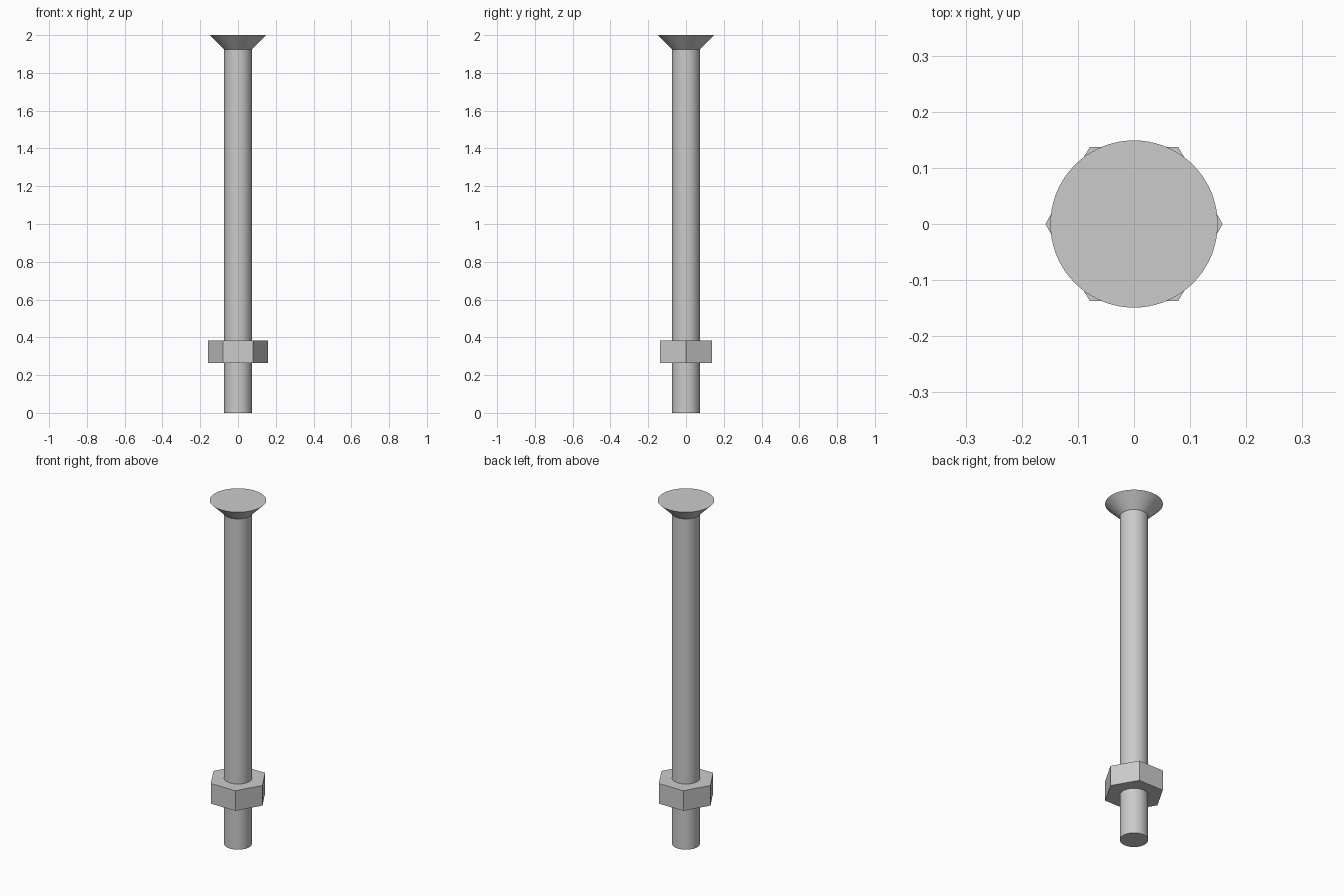
import bpy
import bmesh
import math

cube = bpy.data.objects.get("Cube")
if cube:
    bpy.data.objects.remove(cube, do_unlink=True)

SEGMENTS = 72
SHAFT_R = 0.0735
HEAD_R = 0.149
NUT_R = 0.158

# Plain steel
steel = bpy.data.materials.new("grey steel")
steel.use_nodes = True
colour = (0.6, 0.6, 0.6, 1.0)
steel.diffuse_color = colour
steel.node_tree.nodes["Principled BSDF"].inputs["Base Color"].default_value = colour


def circle(angle, radius):
    return radius


def hexagon(angle, radius):
    """Distance to a hexagon's edge, with corners on the x axis."""
    sector = math.pi / 3
    return radius * math.cos(sector / 2) / math.cos(angle % sector - sector / 2)


def loft(name, rings, closed=False):
    """Join rings of (shape, radius, z); closed wraps last to first, otherwise cap."""
    bm = bmesh.new()
    loops = []
    for shape, radius, z in rings:
        loop = []
        for i in range(SEGMENTS):
            a = math.tau * i / SEGMENTS
            r = shape(a, radius)
            loop.append(bm.verts.new((r * math.cos(a), r * math.sin(a), z)))
        loops.append(loop)
    pairs = list(zip(loops, loops[1:]))
    if closed:
        pairs.append((loops[-1], loops[0]))
    else:
        bm.faces.new(loops[0])
        bm.faces.new(loops[-1])
    for low, high in pairs:
        for i in range(SEGMENTS):
            j = (i + 1) % SEGMENTS
            bm.faces.new((low[i], low[j], high[j], high[i]))
    bmesh.ops.recalc_face_normals(bm, faces=bm.faces)
    mesh = bpy.data.meshes.new(name)
    bm.to_mesh(mesh)
    bm.free()
    mesh.materials.append(steel)
    obj = bpy.data.objects.new(name, mesh)
    bpy.context.collection.objects.link(obj)
    bpy.ops.object.select_all(action="DESELECT")
    obj.select_set(True)
    bpy.context.view_layer.objects.active = obj
    bpy.ops.object.shade_smooth_by_angle(angle=math.radians(25))
    return obj


# Shaft flaring into a flat countersunk head
loft("countersunk_bolt", [
    (circle, SHAFT_R, 0.0),
    (circle, SHAFT_R, 1.925),
    (circle, HEAD_R, 2.0),
])

# Hexagonal nut with a round bore, near the foot of the shaft
loft("hex_nut", [
    (circle, SHAFT_R, 0.265),
    (hexagon, NUT_R, 0.265),
    (hexagon, NUT_R, 0.382),
    (circle, SHAFT_R, 0.382),
], closed=True)
